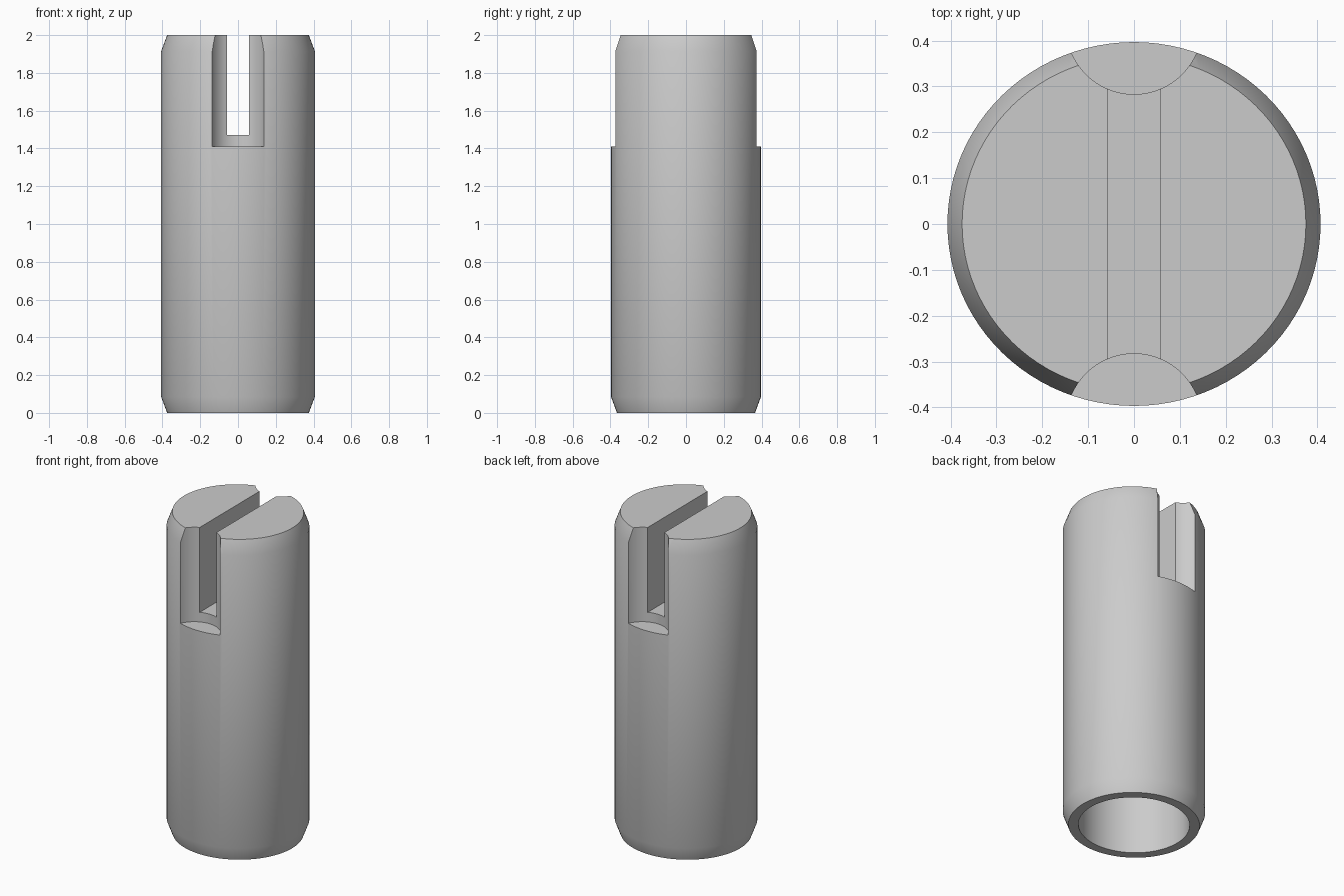
import bpy
import math

cube = bpy.data.objects.get("Cube")
if cube:
    bpy.data.objects.remove(cube, do_unlink=True)

# Dimensions
RADIUS, END_RADIUS, BORE_RADIUS = 0.407, 0.375, 0.318
HEIGHT, CHAMFER, BORE_DEPTH = 2.0, 0.085, 1.2
DEPTH_SCALE = 0.975

grey = bpy.data.materials.new("plain grey")
grey.use_nodes = True
colour = (0.6, 0.6, 0.6, 1)
grey.diffuse_color = colour
grey.node_tree.nodes["Principled BSDF"].inputs["Base Color"].default_value = colour


def lathe(name, profile, segments=96):
    """Spin a radius/height profile about z and close it at both ends."""
    verts, faces = [], []
    for r, z in profile:
        for i in range(segments):
            a = math.tau * i / segments
            verts.append((r * math.cos(a), r * math.sin(a) * DEPTH_SCALE, z))
    for k in range(len(profile) - 1):
        for i in range(segments):
            j = (i + 1) % segments
            a, b = k * segments, (k + 1) * segments
            faces.append((a + i, a + j, b + j, b + i))
    faces.append(tuple(reversed(range(segments))))
    faces.append(tuple(range(len(verts) - segments, len(verts))))
    mesh = bpy.data.meshes.new(name)
    mesh.from_pydata(verts, [], faces)
    obj = bpy.data.objects.new(name, mesh)
    bpy.context.collection.objects.link(obj)
    return obj


def cut(target, cutter):
    cutter.hide_render = True
    mod = target.modifiers.new(cutter.name, "BOOLEAN")
    mod.operation, mod.solver, mod.object = "DIFFERENCE", "EXACT", cutter
    bpy.context.view_layer.objects.active = target
    bpy.ops.object.modifier_apply(modifier=mod.name)
    bpy.data.objects.remove(cutter, do_unlink=True)


# Chamfered cylindrical body
body = lathe("slotted_sleeve", [(END_RADIUS, 0), (RADIUS, CHAMFER),
                                (RADIUS, HEIGHT - CHAMFER), (END_RADIUS, HEIGHT)])
body.data.materials.append(grey)

# Blind bore from the bottom
cut(body, lathe("bore_cutter", [(BORE_RADIUS, -0.1), (BORE_RADIUS, BORE_DEPTH)]))

# Straight slot across the top
bpy.ops.mesh.primitive_cube_add(size=1, location=(0, 0, 1.97))
slot = bpy.context.object
slot.name = "slot_cutter"
slot.scale = (0.116, 1.2, 1.0)
cut(body, slot)

# Rounded recesses at both ends of the slot
for side in (-1, 1):
    bpy.ops.mesh.primitive_cylinder_add(vertices=64, radius=0.148, depth=1,
                                        location=(0, side * 0.431, 1.91))
    recess = bpy.context.object
    recess.name = "recess_cutter"
    cut(body, recess)

# Smooth walls, sharp rims
bpy.ops.object.select_all(action="DESELECT")
body.select_set(True)
bpy.context.view_layer.objects.active = body
bpy.ops.object.shade_smooth_by_angle(angle=math.radians(30))
